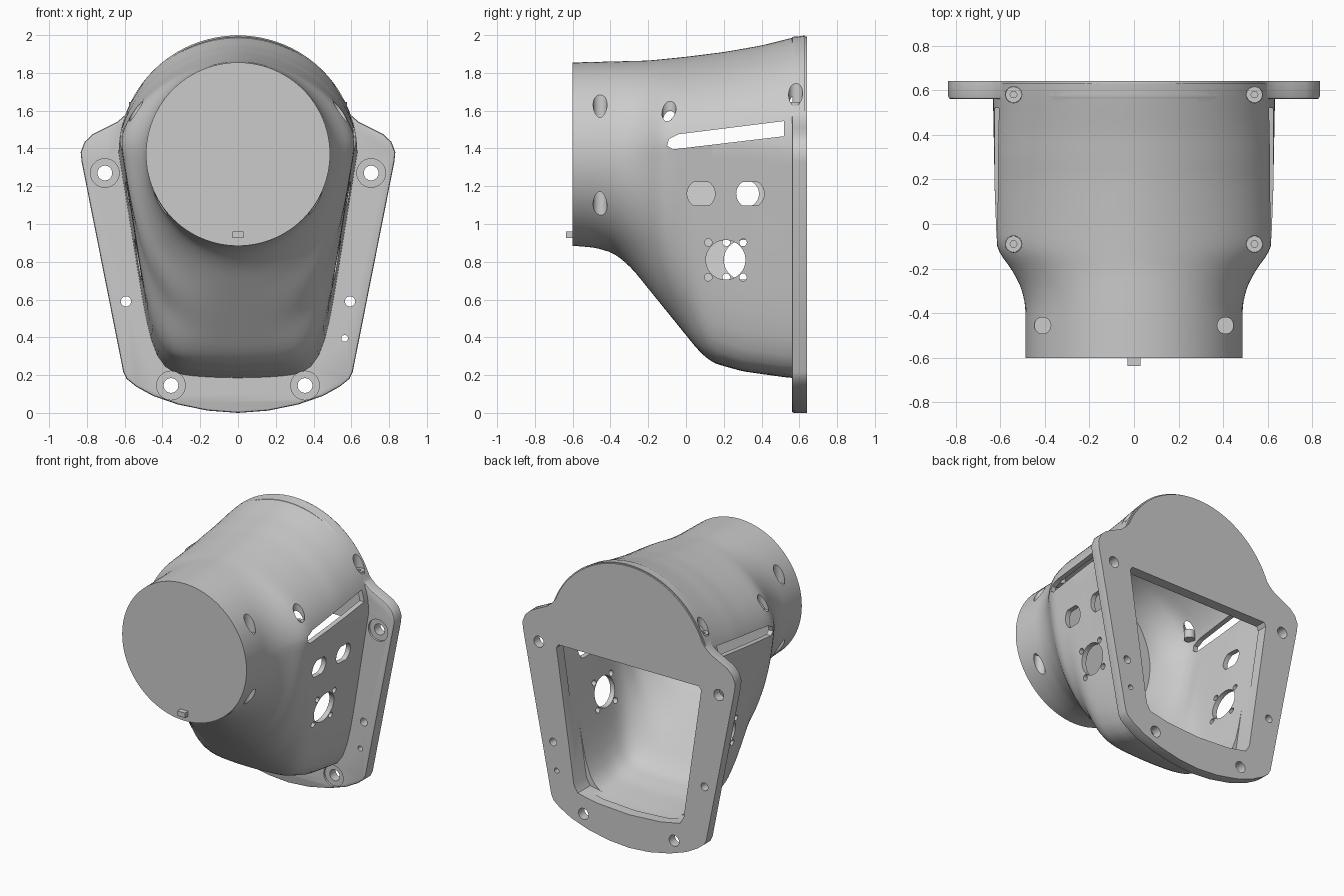
import bpy, bmesh, math

cube = bpy.data.objects.get("Cube")
if cube:
    bpy.data.objects.remove(cube)


def loft(name, rings):
    """Closed solid through a list of equal-sized rings."""
    bm = bmesh.new()
    loops = [[bm.verts.new(p) for p in ring] for ring in rings]
    n = len(loops[0])
    for a, b in zip(loops, loops[1:]):
        for i in range(n):
            j = (i + 1) % n
            bm.faces.new((a[i], a[j], b[j], b[i]))
    bm.faces.new(loops[0])
    bm.faces.new(loops[-1])
    bmesh.ops.recalc_face_normals(bm, faces=bm.faces)
    mesh = bpy.data.meshes.new(name)
    bm.to_mesh(mesh)
    bm.free()
    ob = bpy.data.objects.new(name, mesh)
    bpy.context.collection.objects.link(ob)
    return ob


def prism(name, pts, axis, lo, hi):
    """Extrude a 2D outline along an axis."""
    place = {"x": lambda p, d: (d, p[0], p[1]),
             "y": lambda p, d: (p[0], d, p[1]),
             "z": lambda p, d: (p[0], p[1], d)}[axis]
    return loft(name, [[place(p, d) for p in pts] for d in (lo, hi)])


def circle(u, v, r, n=32, flat=1.0):
    """Circle outline; flat < 1 clips the top and bottom."""
    angles = [2 * math.pi * i / n for i in range(n)]
    return [(u + r * math.cos(a), v + r * max(-flat, min(flat, math.sin(a)))) for a in angles]


def combine(target, other, op="DIFFERENCE"):
    other.hide_render = True
    mod = target.modifiers.new(op.lower(), "BOOLEAN")
    mod.operation, mod.solver, mod.object = op, "EXACT", other
    bpy.context.view_layer.objects.active = target
    bpy.ops.object.modifier_apply(modifier=mod.name)
    bpy.data.objects.remove(other)


def cut(target, pts, axis, lo, hi):
    combine(target, prism("cutter", pts, axis, lo, hi))


def smooth(ob, angle=30):
    bpy.ops.object.select_all(action="DESELECT")
    ob.select_set(True)
    bpy.context.view_layer.objects.active = ob
    bpy.ops.object.shade_smooth_by_angle(angle=math.radians(angle))


# Section controls along the depth, as (y, value)
HALF_WIDTH = [(-.6, .487), (-.36, .487), (-.28, .507), (-.2, .55), (-.13, .605), (-.08, .62), (.56, .632)]
TOP = [(-.6, 1.855), (-.2, 1.865), (0, 1.885), (.2, 1.91), (.4, 1.945), (.58, 1.99), (.63, 2.0)]
BOTTOM = [(-.6, .885), (-.48, .875), (-.38, .845), (-.29, .77), (.07, .325), (.14, .265), (.3, .22), (.55, .185)]
CENTRE = [(-.6, 1.37), (-.36, 1.37), (-.1, 1.42), (.3, 1.42), (.6, 1.37)]
SQUARE_LOW = [(-.36, 2), (-.2, 2.5), (0, 4), (.12, 7), (.3, 9)]
SQUARE_UP = [(-.36, 2), (-.1, 1.75), (.2, 1.8), (.6, 2)]
BLEND = [(-.36, 0), (-.05, 1)]


def at(keys, y):
    def lerp(t):
        if t <= keys[0][0]:
            return keys[0][1]
        for (a, u), (b, v) in zip(keys, keys[1:]):
            if t <= b:
                return u + (v - u) * (t - a) / (b - a)
        return keys[-1][1]
    return sum(lerp(y + d * .015) for d in range(-2, 3)) / 5


def section(y, inset=0.0, n=96):
    w, zc, blend = at(HALF_WIDTH, y) - inset, at(CENTRE, y), at(BLEND, y)
    up, down = at(TOP, y) - inset - zc, zc - at(BOTTOM, y) - inset * 1.2
    ring = []
    for i in range(n):
        a = 2 * math.pi * i / n
        c, s = math.cos(a), math.sin(a)
        e = at(SQUARE_UP if s >= 0 else SQUARE_LOW, y)
        r = (abs(c) ** e + abs(s) ** e) ** (-1 / e)
        x, z = w * r * c, zc + (up if s >= 0 else down) * r * s
        if s < 0:
            x *= 1 - .155 * blend * (zc - z) / w
            z -= .07 * blend * (x / w) ** 2 * r * s
        ring.append((x, y, z))
    return ring


def body_loft(name, y0, y1, inset=0.0, steps=44):
    return loft(name, [section(y0 + (y1 - y0) * i / steps, inset) for i in range(steps + 1)])


def mirrored(half):
    """Complete an outline whose first and last points lie on x = 0."""
    return half + [(-x, z) for x, z in half[-2:0:-1]]


# Housing shell: round nose flowing into a tapered box
housing = body_loft("housing", -.6, .63)

# Mounting plate with softened front edge
arc = [math.radians(90 - 4 * i) for i in range(18)]
half = [(.622 * math.cos(a), 1.37 + .622 * math.sin(a)) for a in arc]
half[0] = (0, half[0][1])
half += [(.6, 1.575), (.64, 1.54), (.7, 1.51), (.77, 1.475), (.812, 1.435), (.833, 1.38),
         (.828, 1.33), (.607, .215), (.59, .18), (.54, .14), (.45, .09), (.32, .045),
         (.16, .012), (0, 0)]
plate = prism("plate", mirrored(half), "y", .56, .64)
bm = bmesh.new()
bm.from_mesh(plate.data)
front = [e for e in bm.edges if all(v.co.y < .6 for v in e.verts)]
bmesh.ops.bevel(bm, geom=front, offset=.012, segments=2, affect="EDGES", profile=.5)
bm.to_mesh(plate.data)
bm.free()
combine(housing, plate, "UNION")

# Cavity and rear opening
combine(housing, body_loft("cavity", -.38, .565, .035))
opening = [(0, 1.29), (.55, 1.29), (.567, 1.265), (.43, .33), (.4, .28), (.25, .25), (0, .235)]
cut(housing, mirrored(opening), "y", .5, .7)

# Long vent slot through both sides
slot = [(-.1, 1.415), (-.07, 1.395), (.52, 1.465), (.52, 1.545), (-.04, 1.475), (-.09, 1.45)]
cut(housing, slot, "x", -.9, .9)

# Connector holes in the side panels
for lo, hi, flats, port in ((.3, .9, (.08, .34), .21), (-.9, -.3, (.312,), .305)):
    for y in flats:
        cut(housing, circle(y, 1.16, .074, 48, .84), "x", lo, hi)
    cut(housing, circle(port, .81, .105, 48), "x", lo, hi)
    for dy in (-.092, .092):
        for dz in (-.092, .092):
            cut(housing, circle(port + dy, .81 + dz, .02, 16), "x", lo, hi)

# Plate bolt holes with shallow counterbores, and small pin holes
for side in (-1, 1):
    for x, z in ((.705, 1.27), (.355, .145)):
        cut(housing, circle(side * x, z, .039), "y", .4, .7)
        cut(housing, circle(side * x, z, .076), "y", .5, .575)
    cut(housing, circle(side * .593, .59, .027), "y", .5, .7)
cut(housing, circle(.565, .395, .018, 20), "y", .5, .7)

# Vertical screw pockets in the nose and shoulders
POCKETS = [(.41, -.455, 1.55, 2.1), (.41, -.455, .7, 1.19),
           (.54, .58, 1.62, 2.1), (.54, -.09, 1.52, 2.1)]
for side in (-1, 1):
    for x, y, lo, hi in POCKETS:
        cut(housing, circle(side * x, y, .037, 24), "z", lo, hi)
smooth(housing)

# Socket-head screws in the shoulder pockets
for side, label in ((1, "left"), (-1, "right")):
    for y, z, place in ((.58, 1.645, "rear"), (-.09, 1.54, "front")):
        screw = prism(f"{place}_screw_{label}", circle(side * .54, y, .036, 24), "z", z - .06, z)
        cut(screw, circle(side * .54, y, .016, 6), "z", z - .025, z + .1)
        smooth(screw)

# Locating key on the nose face
key = [(-.03, .925), (.03, .925), (.03, .96), (-.03, .96)]
prism("nose_key", key, "y", -.636, -.59)
